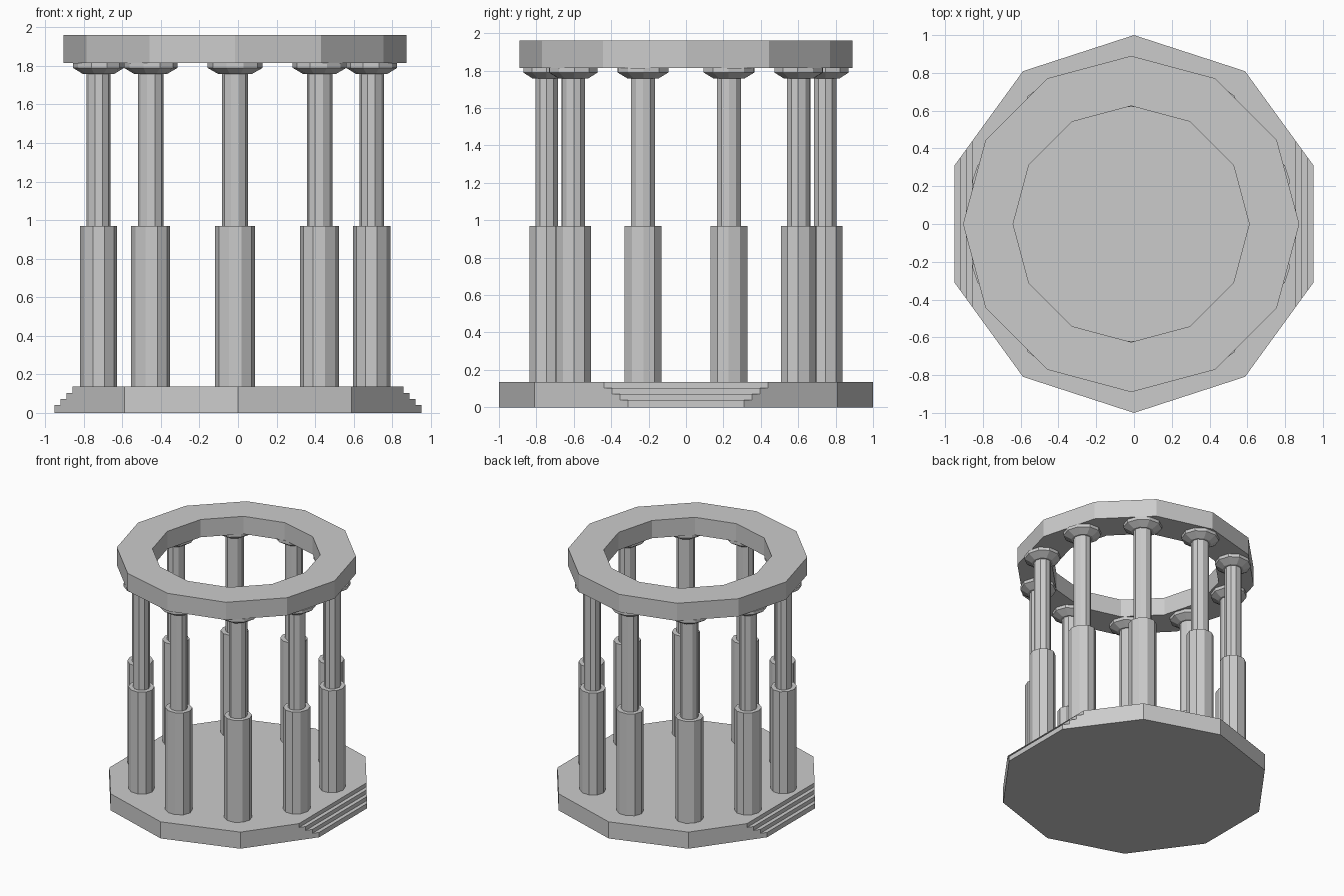
import bpy, bmesh, math
from mathutils import Matrix

if "Cube" in bpy.data.objects:
    bpy.data.objects.remove(bpy.data.objects["Cube"])

CX = -0.015  # colonnade and top ring sit slightly left of the base


def make(name, bm):
    bmesh.ops.recalc_face_normals(bm, faces=bm.faces)
    me = bpy.data.meshes.new(name)
    bm.to_mesh(me)
    bm.free()
    ob = bpy.data.objects.new(name, me)
    bpy.context.collection.objects.link(ob)
    return ob


def loft(bm, profile, n, start=0.0, closed=False):
    """Turn (radius, z) points into an n-sided solid."""
    rings = [[bm.verts.new((r * math.cos(start + 2 * math.pi * i / n),
                            r * math.sin(start + 2 * math.pi * i / n), z))
              for i in range(n)] for r, z in profile]
    pairs = list(zip(rings, rings[1:]))
    if closed:
        pairs.append((rings[-1], rings[0]))
    else:
        bm.faces.new(rings[0])
        bm.faces.new(rings[-1])
    for a, b in pairs:
        for i in range(n):
            j = (i + 1) % n
            bm.faces.new((a[i], a[j], b[j], b[i]))


# Decagonal base: profile in x of the stepped outline, as stacked slabs clipped at both ends
levels = [0, 0.04, 0.072, 0.104, 0.136]
for k in range(4):
    bm = bmesh.new()
    loft(bm, [(1, levels[k]), (1, levels[k + 1])], 10, math.pi / 2)
    if k:
        for s in (1, -1):
            cut = bmesh.ops.bisect_plane(
                bm, geom=bm.verts[:] + bm.edges[:] + bm.faces[:],
                plane_co=(s * (0.951 - 0.031 * k), 0, 0), plane_no=(s, 0, 0),
                clear_outer=True)
            edges = [e for e in cut["geom_cut"] if isinstance(e, bmesh.types.BMEdge)]
            bmesh.ops.contextual_create(bm, geom=edges)
    make(f"base_step_{k + 1}", bm)

# Ten two-stage columns with flared capitals, slightly flattened radially
column = [(0.104, 0.136), (0.104, 0.97), (0.068, 0.97), (0.068, 1.757),
          (0.085, 1.757), (0.143, 1.79), (0.143, 1.815)]
for k in range(10):
    a = math.radians(18 + 36 * k)
    bm = bmesh.new()
    loft(bm, column, 10, math.pi / 2)
    bm.transform(Matrix.Translation((CX + 0.745 * math.cos(a), 0.745 * math.sin(a), 0))
                 @ Matrix.Rotation(a, 4, 'Z') @ Matrix.Diagonal((0.92, 1, 1, 1)))
    make(f"column_{k + 1}", bm)

# Twelve-sided crowning ring
bm = bmesh.new()
loft(bm, [(0.89, 1.815), (0.89, 1.96), (0.625, 1.96), (0.625, 1.815)], 12, closed=True)
bm.transform(Matrix.Translation((CX, 0, 0)))
make("top_ring", bm)
